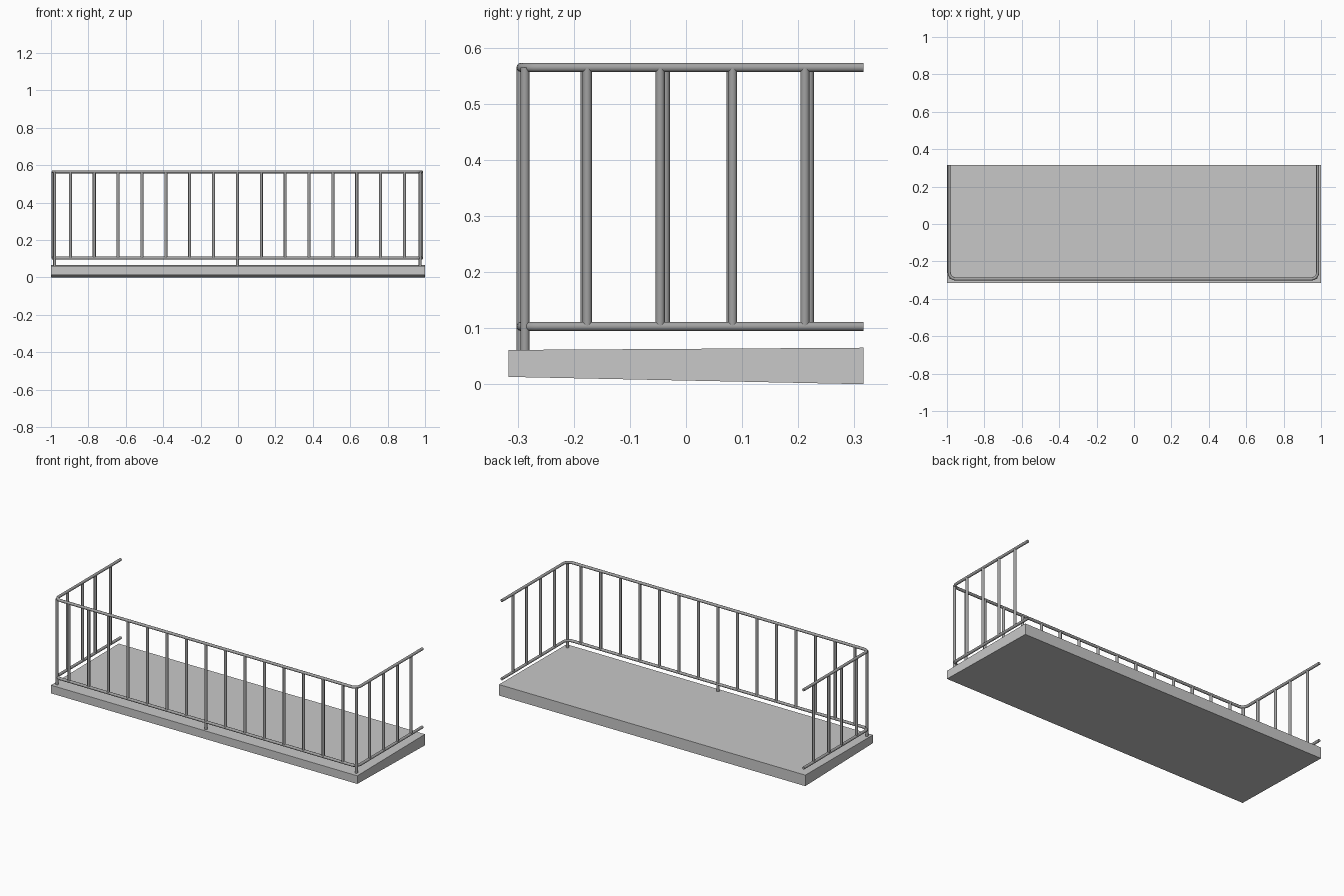
import bpy, bmesh, math

if "Cube" in bpy.data.objects:
    bpy.data.objects.remove(bpy.data.objects["Cube"])

R = 0.0082          # tube radius
CX = -0.003         # railing sits slightly off centre
RAIL_X, RAIL_Y, BACK = 0.985, -0.294, 0.316
LOW_Z, TOP_Z = 0.103, 0.5645


def material(name, v):
    m = bpy.data.materials.new(name)
    m.diffuse_color = (v, v, v, 1)
    m.use_nodes = True
    m.node_tree.nodes["Principled BSDF"].inputs["Base Color"].default_value = m.diffuse_color
    return m


concrete = material("light grey concrete", 0.58)
steel = material("grey steel", 0.36)


def add(name, mesh, mat):
    ob = bpy.data.objects.new(name, mesh)
    bpy.context.collection.objects.link(ob)
    mesh.materials.clear()
    mesh.materials.append(mat)
    return ob


def smooth(ob):
    bpy.ops.object.select_all(action='DESELECT')
    ob.select_set(True)
    bpy.context.view_layer.objects.active = ob
    bpy.ops.object.shade_smooth_by_angle(angle=math.radians(50))


# Floor slab: side profile tapering toward the front
profile = [(-0.316, 0.013), (0.316, 0.0), (0.316, 0.065), (-0.316, 0.061)]
bm = bmesh.new()
face = bm.faces.new([bm.verts.new((-1, y, z)) for y, z in profile])
ext = bmesh.ops.extrude_face_region(bm, geom=[face])
bmesh.ops.translate(bm, vec=(2, 0, 0),
                    verts=[g for g in ext["geom"] if isinstance(g, bmesh.types.BMVert)])
bmesh.ops.recalc_face_normals(bm, faces=bm.faces)
mesh = bpy.data.meshes.new("floor_slab")
bm.to_mesh(mesh)
bm.free()
add("floor_slab", mesh, concrete)


# U-shaped rails with rounded corners
def rail(name, z, fillet=0.035, steps=5):
    right = [(RAIL_X, BACK)]
    for i in range(steps + 1):
        a = -math.pi / 2 * i / steps
        right.append((RAIL_X - fillet + fillet * math.cos(a),
                      RAIL_Y + fillet + fillet * math.sin(a)))
    pts = right + [(-x, y) for x, y in reversed(right)]
    cu = bpy.data.curves.new(name, 'CURVE')
    cu.dimensions = '3D'
    cu.bevel_depth, cu.bevel_resolution, cu.use_fill_caps = R, 4, True
    sp = cu.splines.new('POLY')
    sp.points.add(len(pts) - 1)
    for p, (x, y) in zip(sp.points, pts):
        p.co = (x + CX, y, z, 1)
    tmp = bpy.data.objects.new(name + "_path", cu)
    bpy.context.collection.objects.link(tmp)
    bpy.context.view_layer.update()
    dg = bpy.context.evaluated_depsgraph_get()
    me = bpy.data.meshes.new_from_object(tmp.evaluated_get(dg))
    bpy.data.objects.remove(tmp)
    smooth(add(name, me, steel))


rail("bottom_rail", LOW_Z)
rail("top_rail", TOP_Z)


# Upright bars
def bar(name, x, y, z0, z1=TOP_Z):
    bpy.ops.mesh.primitive_cylinder_add(vertices=12, radius=R, depth=z1 - z0,
                                        location=(x + CX, y, (z0 + z1) / 2))
    ob = bpy.context.object
    ob.name = name
    ob.data.materials.append(steel)
    smooth(ob)


# Front balusters, the middle one reaching down to the slab
for i in range(-7, 8):
    bar("front_baluster", i * 0.1276, RAIL_Y, 0.055 if i == 0 else LOW_Z)

# Corner posts and side balusters
for s, ys in ((1, (-0.176, -0.046, 0.083, 0.212)),
              (-1, (-0.180, -0.037, 0.080, 0.220))):
    bar("corner_post", s * 0.977, -0.287, 0.055)
    for y in ys:
        bar("side_baluster", s * RAIL_X, y, LOW_Z)
